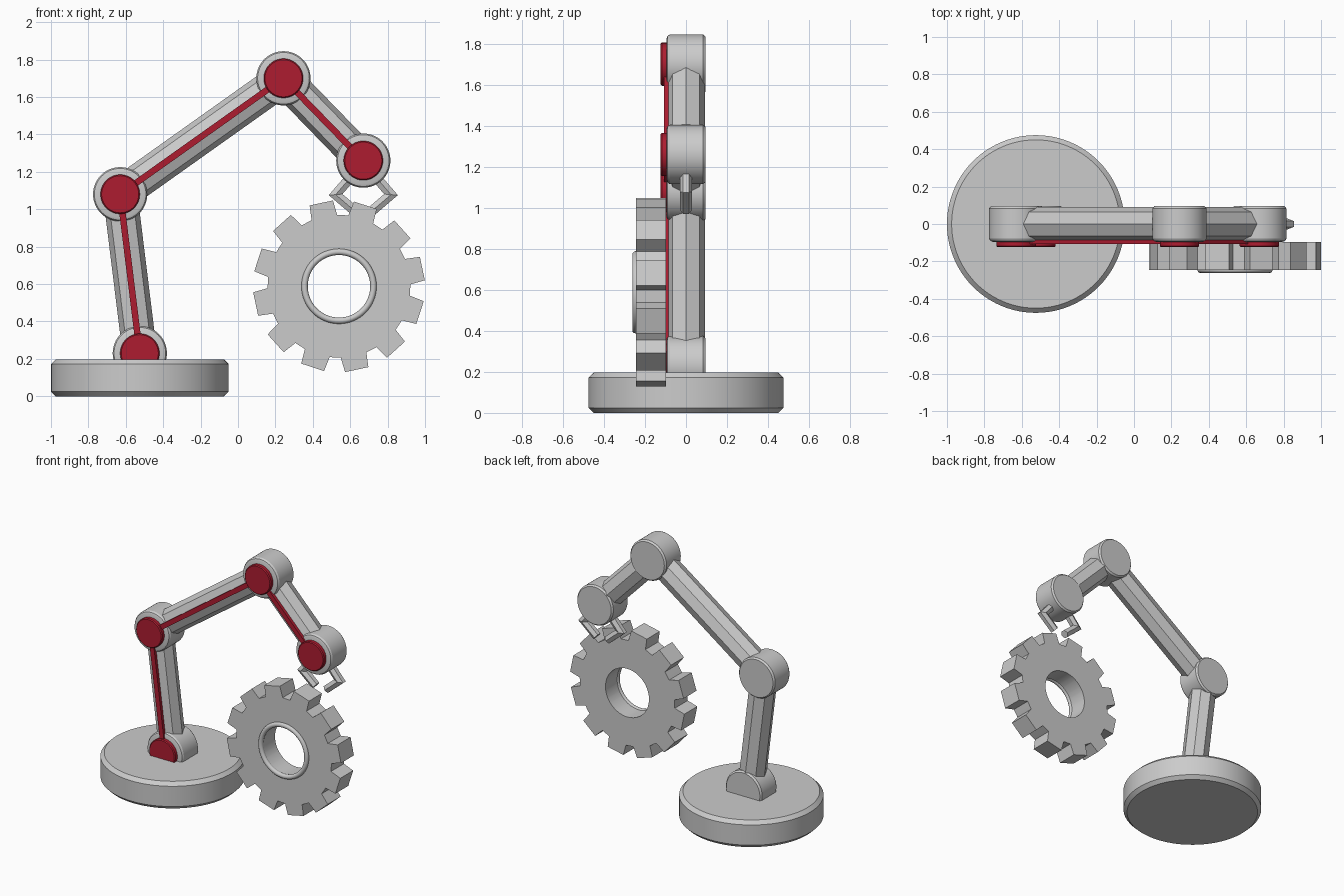
import bpy, bmesh
from math import sin, cos, pi, radians
from mathutils import Vector

if "Cube" in bpy.data.objects:
    bpy.data.objects.remove(bpy.data.objects["Cube"])


def loft(name, rings, wrap=False, smooth=30, color=None):
    """Skin equal-length rings of points; cap the ends, or wrap last to first."""
    bm = bmesh.new()
    loops = [[bm.verts.new(p) for p in ring] for ring in rings]
    n = len(loops[0])
    pairs = list(zip(loops, loops[1:]))
    if wrap:
        pairs.append((loops[-1], loops[0]))
    else:
        bm.faces.new(loops[0])
        bm.faces.new(loops[-1])
    for a, b in pairs:
        for i in range(n):
            j = (i + 1) % n
            bm.faces.new((a[i], a[j], b[j], b[i]))
    bmesh.ops.recalc_face_normals(bm, faces=bm.faces)
    me = bpy.data.meshes.new(name)
    bm.to_mesh(me)
    bm.free()
    if smooth:
        me.shade_smooth()
        me.set_sharp_from_angle(angle=radians(smooth))
    if color:
        me.materials.append(color)
    ob = bpy.data.objects.new(name, me)
    bpy.context.collection.objects.link(ob)
    return ob


def circle_y(c, r, y, n=64):
    """Ring facing the y axis, around c = (x, z)."""
    return [(c[0] + r * cos(2 * pi * i / n), y, c[1] + r * sin(2 * pi * i / n)) for i in range(n)]


def disc(name, c, profile, color=None):
    """Turned part on a y axis from (radius, y) pairs."""
    return loft(name, [circle_y(c, r, y) for r, y in profile], color=color)


def sweep(name, path, section, color=None):
    """Mitred sweep along an xz path; section is (sideways, y) pairs."""
    pts = [Vector((x, 0, z)) for x, z in path]
    rings = []
    for i, p in enumerate(pts):
        dirs = [(b - a).normalized() for a, b in zip(pts, pts[1:])][max(i - 1, 0):i + 1]
        sides = [Vector((-d.z, 0, d.x)) for d in dirs]
        m = sum(sides, Vector()).normalized()
        m /= m.dot(sides[0])
        rings.append([p + m * s + Vector((0, y, 0)) for s, y in section])
    return loft(name, rings, smooth=0, color=color)


def polygon(n, r, turn=0.0):
    return [(r * cos(2 * pi * i / n + turn), r * sin(2 * pi * i / n + turn)) for i in range(n)]


red = bpy.data.materials.new("red")
red.diffuse_color = (0.42, 0.012, 0.03, 1)
red.use_nodes = True
red.node_tree.nodes["Principled BSDF"].inputs["Base Color"].default_value = red.diffuse_color

# Round base with chamfered rims
loft("base", [[(-0.525 + x, y, z) for x, y in polygon(96, r)]
              for r, z in [(0.45, 0), (0.475, 0.025), (0.475, 0.172), (0.45, 0.197)]])

# Joint drums with red caps
joints = {"base": (-0.525, 0.23), "shoulder": (-0.63, 1.08),
          "elbow": (0.243, 1.70), "wrist": (0.67, 1.26)}
for label, c in joints.items():
    disc(label + "_joint", c, [(0.125, -0.095), (0.138, -0.09), (0.145, -0.078),
                               (0.145, 0.083), (0.135, 0.095)])
    disc(label + "_cap", c, [(0.105, -0.085), (0.105, -0.118), (0.099, -0.124)], red)

# Eight-sided arm segments, each with a red strip down the front
points = [Vector(c) for c in joints.values()]
for label, a, b in zip(("lower", "upper", "fore"), points, points[1:]):
    d = (b - a).normalized() * 0.1
    sweep(label + "_arm", [a + d, b - d], polygon(8, 0.092))
    sweep(label + "_arm_strip", [a + d * 0.5, b - d * 0.5],
          [(-0.017, -0.07), (0.017, -0.07), (0.017, -0.107), (-0.017, -0.107)], red)

# Gripper: mirrored pair of bent claws under the wrist
wx, wz = joints["wrist"]
for label, s in (("left", -1), ("right", 1)):
    sweep(label + "_claw",
          [(wx + s * x, wz + z) for x, z in [(0.06, -0.08), (0.148, -0.182), (0.045, -0.27)]],
          polygon(6, 0.03, pi / 6))

# Gear: twelve tapered teeth around a round hole
gc = (0.54, 0.588)
tooth = [(-10.5, 0.382), (-8, 0.46), (0, 0.46 * cos(radians(8))), (8, 0.46),
         (10.5, 0.382), (15, 0.381)]
outline = [(radians(12 + 30 * k + a), r) for k in range(12) for a, r in tooth]


def gear_ring(y, radius=None):
    return [(gc[0] + (radius or r) * cos(a), y, gc[1] + (radius or r) * sin(a)) for a, r in outline]


loft("gear", [gear_ring(-0.245), gear_ring(-0.097),
              gear_ring(-0.097, 0.175), gear_ring(-0.245, 0.175)], wrap=True)

# Rounded rim around the gear hole
loft("gear_rim", [circle_y(gc, 0.184 + r, -0.245 + y) for r, y in polygon(12, 0.017)], wrap=True, smooth=60)
